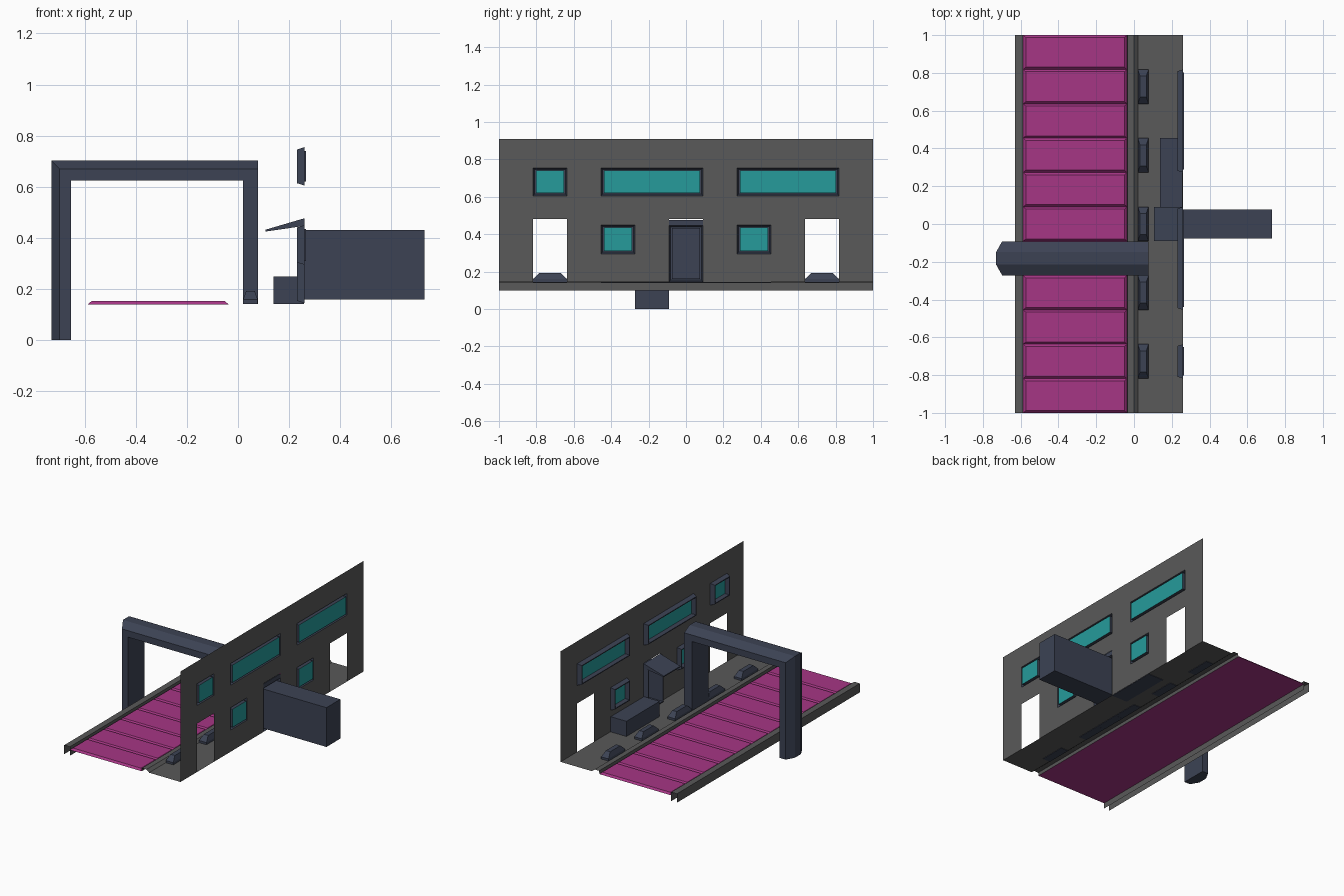
import bpy, bmesh

if "Cube" in bpy.data.objects:
    bpy.data.objects.remove(bpy.data.objects["Cube"])


def material(name, rgb):
    m = bpy.data.materials.new(name)
    m.use_nodes = True
    m.diffuse_color = (*rgb, 1)
    m.node_tree.nodes["Principled BSDF"].inputs["Base Color"].default_value = (*rgb, 1)
    return m


GREY = material("wall grey", (0.1, 0.1, 0.1))
NAVY = material("trim navy", (0.045, 0.055, 0.088))
TEAL = material("glass teal", (0.019, 0.33, 0.33))
PINK = material("track magenta", (0.38, 0.037, 0.235))

BAY = 2 / 11    # width of one bay along the wall
WALL = 0.26     # wall plane
FLOOR = 0.145   # floor height


def finish(name, bm, *mats, solid=True):
    if solid:
        bmesh.ops.recalc_face_normals(bm, faces=bm.faces)
    me = bpy.data.meshes.new(name)
    bm.to_mesh(me)
    bm.free()
    for m in mats:
        me.materials.append(m)
    ob = bpy.data.objects.new(name, me)
    bpy.context.collection.objects.link(ob)
    return ob


def loft(name, rings, *mats, start=True, end=True, end_mat=0, solid=True):
    """Skin equal-length closed rings, with optional end caps."""
    bm = bmesh.new()
    vs = [[bm.verts.new(p) for p in r] for r in rings]
    n = len(vs[0])
    for a, b in zip(vs, vs[1:]):
        for i in range(n):
            j = (i + 1) % n
            bm.faces.new((a[i], a[j], b[j], b[i]))
    if start:
        bm.faces.new(vs[0][::-1])
    if end:
        bm.faces.new(vs[-1]).material_index = end_mat
    return finish(name, bm, *mats, solid=solid)


def rect_z(x0, x1, y0, y1, z, dx=0, dy=0):
    return [(x0 + dx, y0 + dy, z), (x1 - dx, y0 + dy, z),
            (x1 - dx, y1 - dy, z), (x0 + dx, y1 - dy, z)]


def rect_x(x, y0, y1, z0, z1, d=0):
    return [(x, y0 + d, z0 + d), (x, y1 - d, z0 + d),
            (x, y1 - d, z1 - d), (x, y0 + d, z1 - d)]


def strip(name, profile, mat):
    """Sweep an open x/z profile along the whole length."""
    bm = bmesh.new()
    rows = [[bm.verts.new((x, y, z)) for x, z in profile] for y in (-1, 1)]
    a, b = rows
    for i in range(len(profile) - 1):
        bm.faces.new((a[i], a[i + 1], b[i + 1], b[i]))
    return finish(name, bm, mat, solid=False)


# Openings in bay units along y, then heights
UPPER, LOWER, DOOR = (0.605, 0.755), (0.295, 0.45), (FLOOR, 0.48)
windows = [(-4.5, -3.5, UPPER), (-2.5, 0.5, UPPER), (1.5, 4.5, UPPER),
           (-2.5, -1.5, LOWER), (1.5, 2.5, LOWER)]
doors = [(-4.5, -3.5, DOOR), (-0.5, 0.5, DOOR), (3.5, 4.5, DOOR)]
holes = [(a * BAY, b * BAY, *h) for a, b, h in windows + doors]

# Wall: thin sheet divided at the openings
bm = bmesh.new()
ys = sorted({-1, 1} | {y for h in holes for y in h[:2]})
zs = sorted({FLOOR, 0.91} | {z for h in holes for z in h[2:]})
grid = [[bm.verts.new((WALL, y, z)) for z in zs] for y in ys]
for i in range(len(ys) - 1):
    for k in range(len(zs) - 1):
        cy, cz = (ys[i] + ys[i + 1]) / 2, (zs[k] + zs[k + 1]) / 2
        if not any(h[0] < cy < h[1] and h[2] < cz < h[3] for h in holes):
            bm.faces.new((grid[i][k], grid[i + 1][k],
                          grid[i + 1][k + 1], grid[i][k + 1]))
finish("wall", bm, GREY, solid=False)

# Floor with inner rail, and the outer channel rail
strip("floor_and_inner_rail", [(WALL, FLOOR), (0.02, FLOOR), (0.0, 0.162),
                               (-0.035, 0.162), (-0.037, 0.14)], GREY)
strip("outer_rail", [(-0.587, 0.1), (-0.587, 0.162), (-0.63, 0.162),
                     (-0.63, 0.1)], GREY)


# Frames taper inward, then return outward to the pane
def frame(name, y0, y1, z0, z1, pane_x, pane_mat):
    loft(name, [rect_x(WALL, y0, y1, z0, z1),
                rect_x(0.231, y0, y1, z0, z1, 0.009),
                rect_x(0.231, y0, y1, z0, z1, 0.015),
                rect_x(pane_x, y0, y1, z0, z1, 0.015)],
         NAVY, pane_mat, start=False, end_mat=1, solid=False)


for i, (a, b, h) in enumerate(windows):
    frame(f"window_{i + 1}", a * BAY, b * BAY, *h, 0.265, TEAL)
frame("door_passage", -BAY / 2, BAY / 2, FLOOR, 0.447, 0.73, NAVY)

# Awning over the inside of the middle door
awning = [(WALL, 0.447), (WALL, 0.477), (0.107, 0.432), (0.107, 0.425)]
loft("awning", [[(x, y, z) for x, z in awning] for y in (-BAY / 2, BAY / 2)], NAVY)

# Counter against the wall
loft("counter", [rect_z(0.138, WALL - 0.002, BAY / 2, 2.5 * BAY, z)
                 for z in (0.142, 0.25)], NAVY)

# Low blocks beside the track
for i in range(-2, 3):
    c = i * 2 * BAY
    args = (0.02, 0.077, c - BAY / 2, c + BAY / 2)
    loft(f"floor_block_{i + 3}", [rect_z(*args, 0.142), rect_z(*args, 0.16),
                                  rect_z(*args, 0.193, 0.012, 0.035)], NAVY)

# Track plates
for i in range(11):
    y = -1 + i * BAY
    args = (-0.587, -0.037, y, y + BAY)
    loft(f"track_plate_{i + 1}", [rect_z(*args, 0.14),
                                  rect_z(*args, 0.153, 0.014, 0.012)], PINK)

# Arch: chamfered section swept up the outer post and along the beam
section = [(0, -0.09), (0.045, -0.09), (0.077, -0.033),
           (0.077, 0.033), (0.045, 0.09), (0, 0.09)]
mid = -BAY
ix, iz = -0.653, 0.625
loft("arch_outer_post_and_beam",
     [[(ix - d, mid + y, 0) for d, y in section],
      [(ix - d, mid + y, iz + d) for d, y in section],
      [(0.078, mid + y, iz + d) for d, y in section]], NAVY)
loft("arch_inner_post", [rect_z(0.019, 0.078, mid - 0.09, mid + 0.09, z)
                         for z in (0.142, iz)], NAVY)
